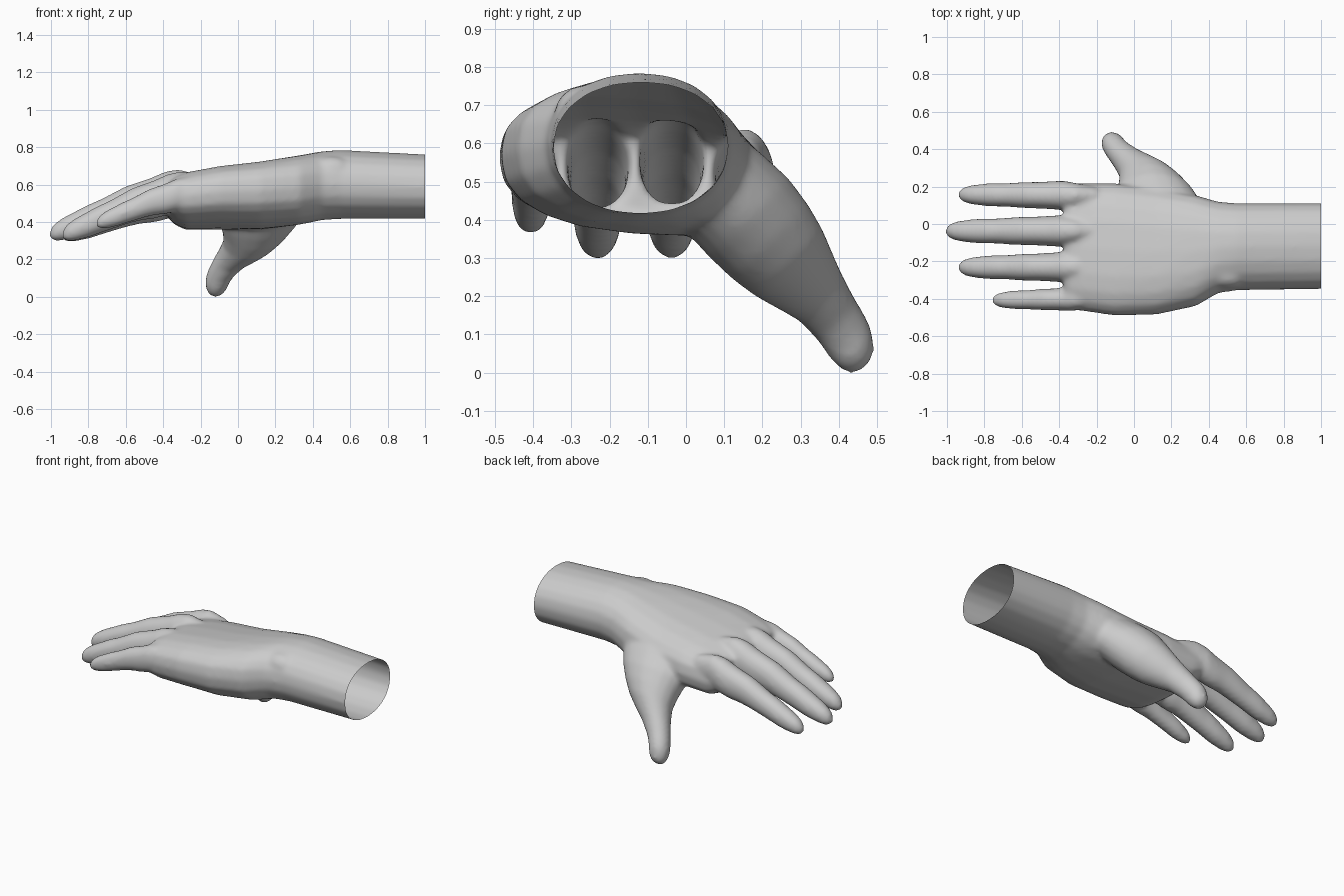
import bpy, bmesh, math
from mathutils import Vector

if "Cube" in bpy.data.objects:
    bpy.data.objects.remove(bpy.data.objects["Cube"])

SIDES = 20
X, Y, Z = Vector((1, 0, 0)), Vector((0, 1, 0)), Vector((0, 0, 1))
bm = bmesh.new()


def loft(rings, u, v, power=2.0):
    """Closed tube through rings of (centre, radius along u, along v[, power, tilt])."""
    loops = []
    for centre, ru, rv, *own in rings:
        p, tilt = own or (power, 0)
        loop = []
        for i in range(SIDES):
            a = 2 * math.pi * i / SIDES
            c, s = math.cos(a), math.sin(a)
            pu = math.copysign(abs(c) ** (2 / p), c) * ru
            pv = math.copysign(abs(s) ** (2 / p), s) * rv - tilt * pu
            loop.append(bm.verts.new(Vector(centre) + u * pu + v * pv))
        loops.append(loop)
    for a, b in zip(loops, loops[1:]):
        for i in range(SIDES):
            j = (i + 1) % SIDES
            bm.faces.new((a[i], a[j], b[j], b[i]))
    bm.faces.new(loops[0])
    bm.faces.new(loops[-1])


# Forearm, wrist and palm: x, y min, y max, z min, z max, boxiness, tilt
body = [(1.06, -.347, .112, .416, .758, 2.15, 0), (.55, -.355, .112, .416, .785, 2.15, 0),
        (.45, -.37, .12, .41, .778, 2.2, .02), (.33, -.44, .155, .386, .756, 2.4, .05),
        (.12, -.485, .195, .364, .718, 2.5, .09), (-.10, -.491, .218, .368, .69, 2.6, .1),
        (-.28, -.465, .22, .364, .658, 2.6, .09), (-.335, -.457, .218, .388, .64, 2.6, .07),
        (-.372, -.447, .214, .42, .615, 2.5, .06)]
loft([((x, (y0 + y1) / 2, (z0 + z1) / 2), (y1 - y0) / 2, (z1 - z0) / 2, p, tilt)
      for x, y0, y1, z0, z1, p, tilt in body], Y, Z)

# Fingers: shared bend (fraction of length, drop, side radius, height radius)
bend = [(0, 0, .05, .08), (.15, .005, .07, .104), (.24, -.018, .083, .112),
        (.33, -.044, .079, .106), (.42, -.06, .075, .098), (.5, -.078, .074, .094),
        (.56, -.098, .072, .088), (.66, -.132, .066, .08), (.74, -.156, .066, .077),
        (.8, -.177, .064, .073), (.9, -.207, .055, .062), (.96, -.225, .043, .049),
        (.99, -.235, .026, .03), (1, -.24, .012, .014)]
# y at base, y at tip, tip x, base z, size, drop scale
fingers = [(.152, .157, -.94, .537, .95, .88), (-.037, -.038, -1.008, .572, 1.02, 1),
           (-.23, -.232, -.94, .564, .98, .98), (-.4, -.407, -.76, .555, .78, .69)]
for y0, y1, tip, z, size, drop in fingers:
    loft([((-.2 + (tip + .2) * t, y0 + (y1 - y0) * t, z + dz * drop), ry * size, rz * size)
          for t, dz, ry, rz in bend], Y, Z, 2.1)

# Thumb, sloping out and down from the palm
thumb = [((.19, -.02, .56), .24, .08), ((.165, .03, .53), .24, .115),
         ((.135, .09, .48), .235, .142), ((.11, .165, .405), .208, .147),
         ((.09, .22, .343), .172, .14), ((.06, .27, .287), .14, .125),
         ((.01, .315, .235), .115, .102), ((-.04, .355, .19), .093, .083),
         ((-.09, .40, .125), .074, .074), ((-.11, .427, .08), .066, .072),
         ((-.115, .446, .045), .058, .063), ((-.12, .462, .018), .043, .044),
         ((-.122, .469, .006), .02, .02)]
loft(thumb, X, Vector((0, .707, .707)))

# Wrist bone bump
bump = [(-1, .05), (-.8, .6), (-.4, .92), (0, 1), (.4, .92), (.8, .6), (1, .05)]
loft([((.5 + .12 * t, -.27, .677), .075 * r, .075 * r) for t, r in bump], Y, Z)

bmesh.ops.recalc_face_normals(bm, faces=bm.faces[:])
mesh = bpy.data.meshes.new("hand")
bm.to_mesh(mesh)
bm.free()
hand = bpy.data.objects.new("hand", mesh)
bpy.context.collection.objects.link(hand)

# Fuse the parts into one skin and soften the joins
remesh = hand.modifiers.new("fuse", 'REMESH')
remesh.mode = 'VOXEL'
remesh.voxel_size = .012
soften = hand.modifiers.new("soften", 'SMOOTH')
soften.factor = .5
soften.iterations = 15
bpy.context.view_layer.update()
skin = bpy.data.meshes.new_from_object(
    hand.evaluated_get(bpy.context.evaluated_depsgraph_get()))
hand.modifiers.clear()

# Cut the forearm open and stand the thumb tip on the ground
bm = bmesh.new()
bm.from_mesh(skin)
bmesh.ops.bisect_plane(bm, geom=bm.verts[:] + bm.edges[:] + bm.faces[:],
                       plane_co=(1, 0, 0), plane_no=(1, 0, 0), clear_outer=True)
low = min(v.co.z for v in bm.verts)
for v in bm.verts:
    if v.co.z < .2:
        v.co.z -= low * (1 - max(v.co.z, 0) / .2)
for f in bm.faces:
    f.smooth = True
bm.to_mesh(skin)
bm.free()
hand.data = skin

grey = bpy.data.materials.new("light_grey")
grey.diffuse_color = (.6, .6, .6, 1)
grey.use_nodes = True
grey.node_tree.nodes["Principled BSDF"].inputs["Base Color"].default_value = grey.diffuse_color
skin.materials.clear()
skin.materials.append(grey)
